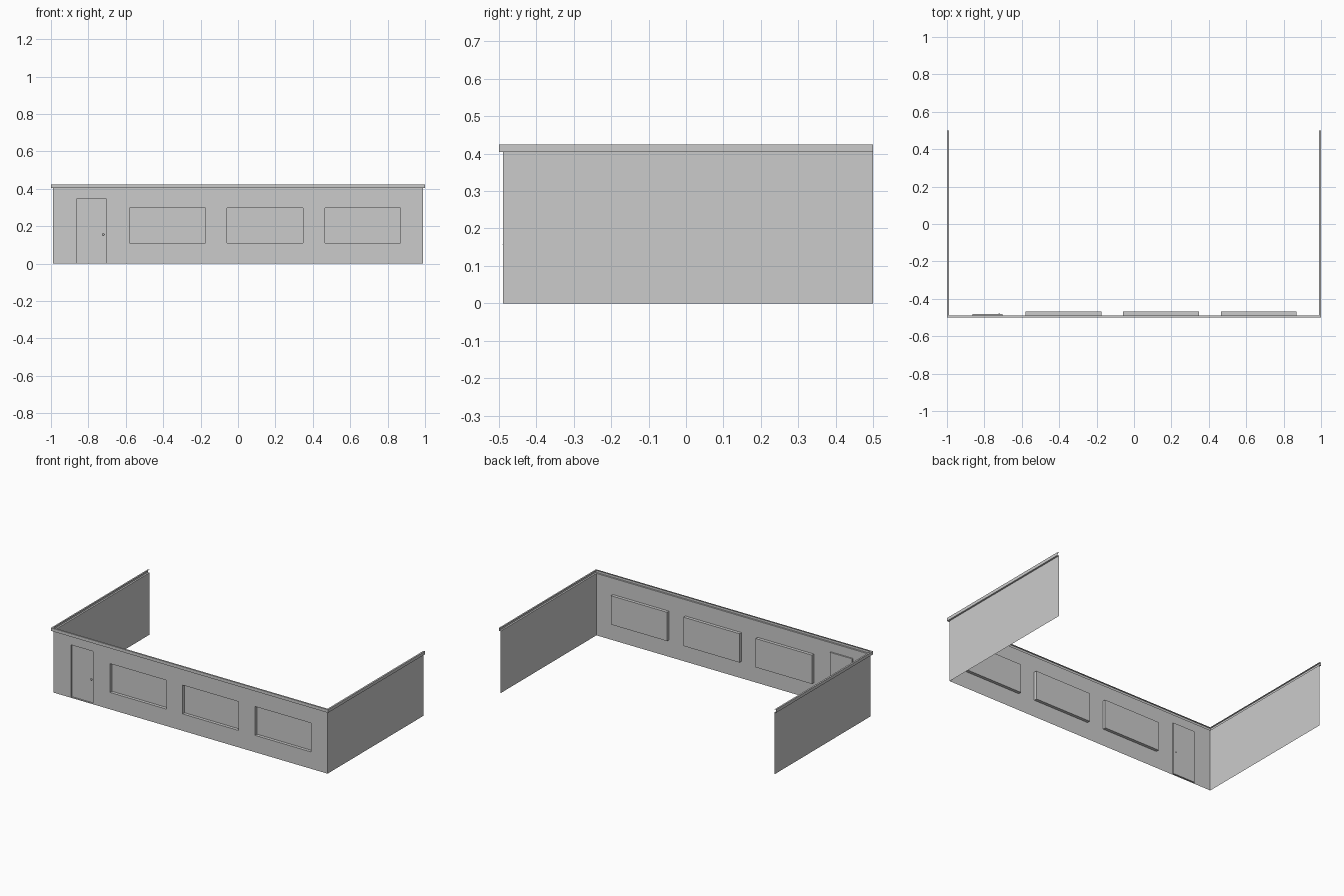
import bpy, bmesh

if "Cube" in bpy.data.objects:
    bpy.data.objects.remove(bpy.data.objects["Cube"])

WX, FY, BY = 0.989, -0.489, 0.5      # wall planes
TOP, TRIM_TOP, OUT = 0.404, 0.424, 0.011


def finish(bm, name):
    me = bpy.data.meshes.new(name)
    bm.to_mesh(me)
    bm.free()
    ob = bpy.data.objects.new(name, me)
    bpy.context.collection.objects.link(ob)
    return ob


def sweep(name, profile):
    """Sweep an (offset, z) profile around the open U-shaped plan."""
    bm = bmesh.new()
    rows = []
    for d, z in profile:
        x, y = WX + d, FY - d
        plan = [(-x, BY), (-x, y), (x, y), (x, BY)]
        rows.append([bm.verts.new((px, py, z)) for px, py in plan])
    for a, b in zip(rows, rows[1:]):
        for i in range(3):
            bm.faces.new((a[i], a[i + 1], b[i + 1], b[i]))
    return finish(bm, name)


# Openings: x0, x1, z0, z1, recess depth
openings = [(x, x + 0.405, 0.11, 0.298, 0.02) for x in (-0.58, -0.058, 0.465)]
openings.append((-0.863, -0.703, 0.004, 0.345, 0.009))

# Front wall: grid of cells with windows and door pushed inwards
bm = bmesh.new()
xs = sorted({-WX, WX} | {v for o in openings for v in o[:2]})
zs = sorted({0, TOP} | {v for o in openings for v in o[2:4]})
grid = [[bm.verts.new((x, FY, z)) for x in xs] for z in zs]
for j in range(len(zs) - 1):
    for i in range(len(xs) - 1):
        bm.faces.new((grid[j][i], grid[j][i + 1], grid[j + 1][i + 1], grid[j + 1][i]))
for x0, x1, z0, z1, depth in openings:
    cells = []
    for f in bm.faces:
        c = f.calc_center_median()
        if x0 < c.x < x1 and z0 < c.z < z1 and abs(c.y - FY) < 1e-5 and abs(f.normal.y if f.normal.length else 1) > 0.5:
            cells.append(f)
    ext = bmesh.ops.extrude_face_region(bm, geom=cells)
    moved = [g for g in ext["geom"] if isinstance(g, bmesh.types.BMVert)]
    bmesh.ops.translate(bm, verts=moved, vec=(0, depth, 0))
    bmesh.ops.delete(bm, geom=[f for f in cells if f.is_valid], context='FACES')
bmesh.ops.dissolve_limit(bm, angle_limit=0.01, verts=bm.verts, edges=bm.edges)
bmesh.ops.recalc_face_normals(bm, faces=bm.faces)
finish(bm, "front_wall")

# Side walls
for side, name in ((-1, "left_wall"), (1, "right_wall")):
    bm = bmesh.new()
    corners = [(FY, 0), (BY, 0), (BY, TOP), (FY, TOP)][::side]
    bm.faces.new([bm.verts.new((side * WX, y, z)) for y, z in corners])
    finish(bm, name)

# Projecting parapet trim
sweep("parapet_trim", [(0, TOP), (OUT, TOP), (OUT, TRIM_TOP), (0, TRIM_TOP)])

# Door knob
bpy.ops.mesh.primitive_uv_sphere_add(segments=12, ring_count=8, radius=0.006,
                                     location=(-0.72, FY + 0.005, 0.156))
knob = bpy.context.object
knob.name = "door_knob"
bpy.ops.object.shade_smooth_by_angle()
